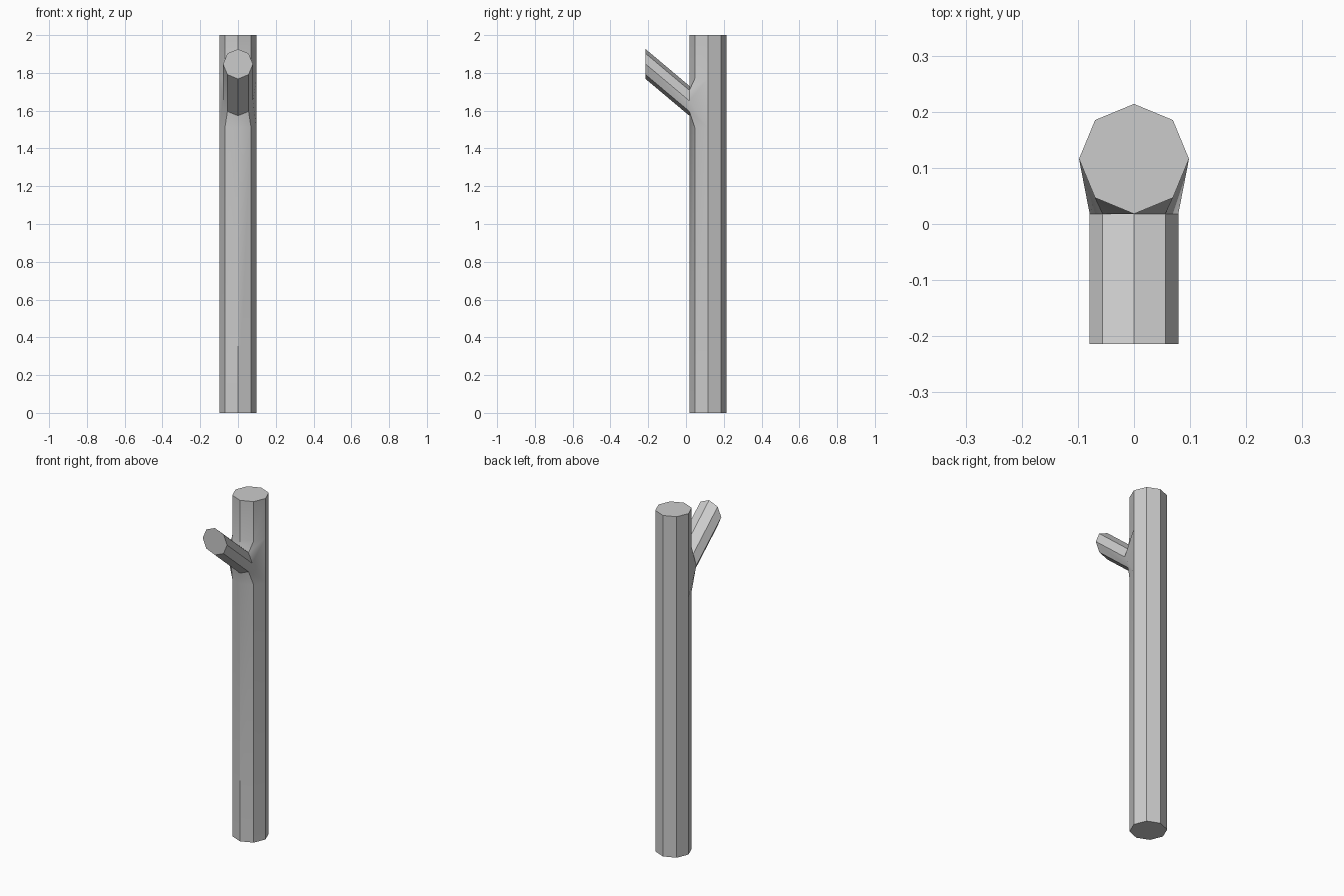
import bpy, bmesh
from math import cos, sin, tau

if "Cube" in bpy.data.objects:
    bpy.data.objects.remove(bpy.data.objects["Cube"])

N = 8
bm = bmesh.new()


def octagon(radius, place):
    return [bm.verts.new(place(radius * cos(tau * i / N), radius * sin(tau * i / N)))
            for i in range(N)]


def bridge(a, b, sides=range(N)):
    for i in sides:
        j = (i + 1) % N
        bm.faces.new((a[i], a[j], b[j], b[i]))


# Trunk: upright octagonal pole, front half left open for the branch
loops = [octagon(0.098, lambda u, v, z=z: (u, 0.116 + v, z)) for z in (0, 1.51, 1.77, 2)]
bridge(loops[0], loops[1])
bridge(loops[1], loops[2], range(4))
bridge(loops[2], loops[3])
bm.faces.new(loops[0])
bm.faces.new(loops[3])

# Branch: sheared octagonal prism with vertical end
root = octagon(0.079, lambda u, v: (u, 0.018, 1.652 + v))
tip = octagon(0.079, lambda u, v: (u, -0.214, 1.847 + v))
bridge(root, tip)
bm.faces.new(tip)

# Collar: flare from the opening in the trunk to the branch root
low, high = loops[1], loops[2]
for k in range(4):
    a, b = (8 - k) % N, 7 - k
    bm.faces.new((high[a], high[b], root[k + 1], root[k]))
    bm.faces.new((low[a], low[b], root[b], root[a]))
for k in (0, 4):
    bm.faces.new((low[k], high[k], root[k]))

bmesh.ops.recalc_face_normals(bm, faces=bm.faces)
mesh = bpy.data.meshes.new("branched_trunk")
bm.to_mesh(mesh)
bm.free()
obj = bpy.data.objects.new("branched_trunk", mesh)
bpy.context.collection.objects.link(obj)
bpy.context.view_layer.objects.active = obj
obj.select_set(True)
bpy.ops.object.shade_smooth_by_angle(angle=0.52)
